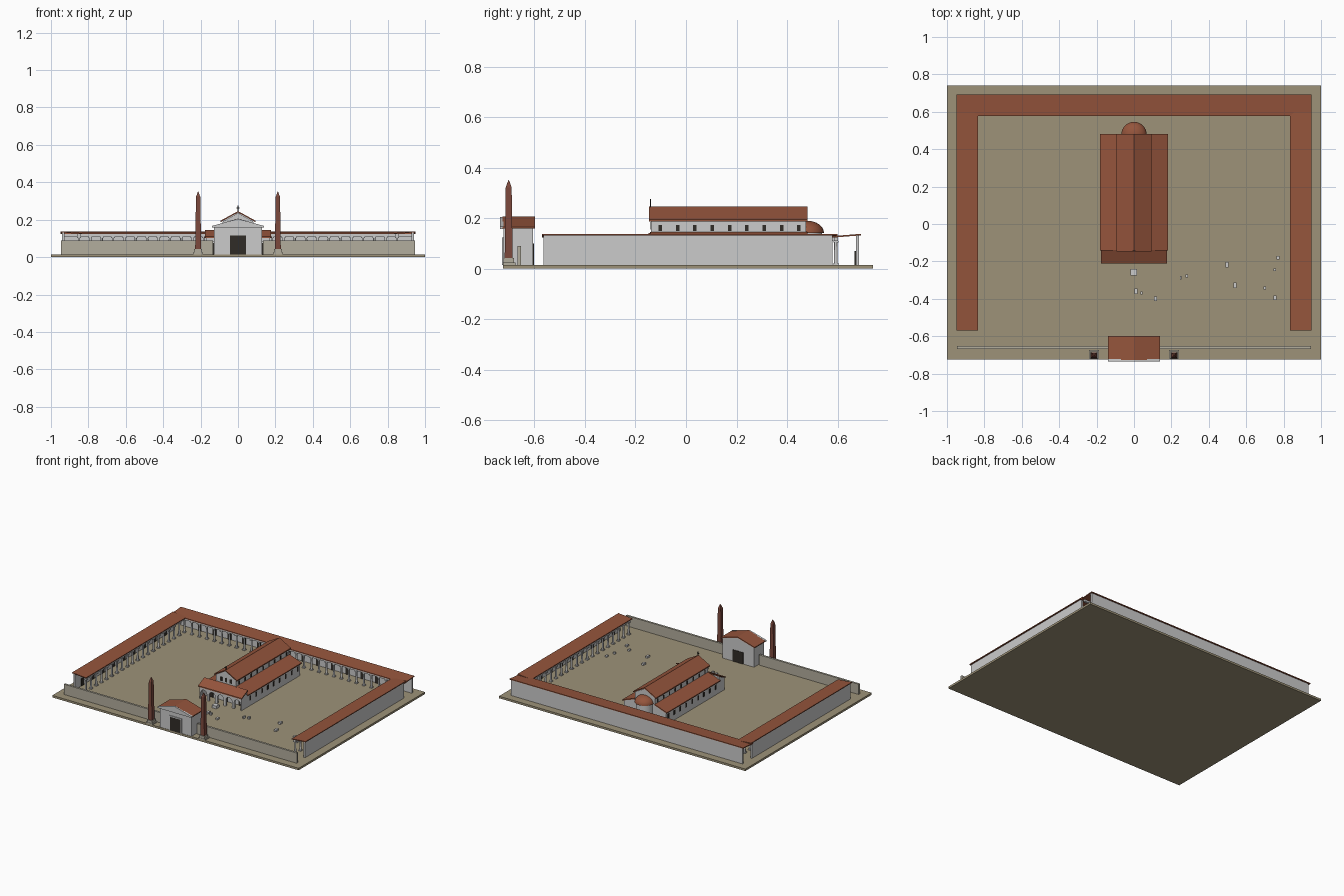
import bpy, bmesh, math, random
from mathutils import Matrix, Vector

if "Cube" in bpy.data.objects:
    bpy.data.objects.remove(bpy.data.objects["Cube"])

random.seed(4)


def material(name, rgb):
    m = bpy.data.materials.new(name)
    m.diffuse_color = (*rgb, 1)
    m.use_nodes = True
    m.node_tree.nodes["Principled BSDF"].inputs["Base Color"].default_value = m.diffuse_color
    return m


TILE = material("terracotta", (0.30, 0.09, 0.045))
EARTH = material("earth", (0.34, 0.29, 0.19))
STONE = material("pale_stone", (0.45, 0.42, 0.34))
GRANITE = material("red_granite", (0.20, 0.065, 0.045))
DARK = material("dark_opening", (0.03, 0.025, 0.02))


def finish(bm, name, mat=None, smooth=False):
    bmesh.ops.recalc_face_normals(bm, faces=bm.faces)
    me = bpy.data.meshes.new(name)
    bm.to_mesh(me)
    bm.free()
    ob = bpy.data.objects.new(name, me)
    bpy.context.collection.objects.link(ob)
    if mat:
        me.materials.append(mat)
    if smooth:
        bpy.context.view_layer.objects.active = ob
        ob.select_set(True)
        bpy.ops.object.shade_smooth_by_angle(angle=math.radians(40))
        ob.select_set(False)
    return ob


def add_box(bm, x0, x1, y0, y1, z0, z1):
    c = Vector(((x0 + x1) / 2, (y0 + y1) / 2, (z0 + z1) / 2))
    bmesh.ops.create_cube(bm, size=1, matrix=Matrix.Translation(c) @ Matrix.Diagonal((x1 - x0, y1 - y0, z1 - z0, 1)))


def boxes(name, items, mat=None):
    bm = bmesh.new()
    for b in items:
        add_box(bm, *b)
    return finish(bm, name, mat)


def prism(name, profile, a, b, mat=None, axis="y"):
    """Extrude a profile (u, z) from a to b along y (u = x) or along x (u = y)."""
    bm = bmesh.new()
    pt = (lambda u, z, t: (u, t, z)) if axis == "y" else (lambda u, z, t: (t, u, z))
    f = bm.faces.new([bm.verts.new(pt(u, z, a)) for u, z in profile])
    r = bmesh.ops.extrude_face_region(bm, geom=[f])
    d = Vector(pt(0, 0, b - a))
    bmesh.ops.translate(bm, vec=d, verts=[v for v in r["geom"] if isinstance(v, bmesh.types.BMVert)])
    return finish(bm, name, mat)


def gable_roof(name, half, eave, ridge, t, y0, y1):
    prism(name, [(-half, eave), (0, ridge), (half, eave), (half, eave - t), (0, ridge - t), (-half, eave - t)],
          y0, y1, TILE)


G = 0.015  # courtyard level
boxes("ground_slab", [(-1, 1, -0.725, 0.74, 0, G)], EARTH)
boxes("front_wall", [(s * 0.54 - 0.405, s * 0.54 + 0.405, -0.668, -0.653, G, 0.09) for s in (-1, 1)], STONE)

# Portico walls, beams and sloping roofs
boxes("portico_outer_walls", [(-0.94, -0.928, -0.565, 0.58, G, 0.131), (0.928, 0.94, -0.565, 0.58, G, 0.131),
                              (-0.94, 0.94, 0.673, 0.685, G, 0.131)])
boxes("portico_beams", [(-0.858, -0.842, -0.56, 0.60, 0.11, 0.123), (0.842, 0.858, -0.56, 0.60, 0.11, 0.123),
                        (-0.93, 0.93, 0.585, 0.601, 0.11, 0.123)])
for s, side in ((-1, "left"), (1, "right")):
    prism(side + "_portico_roof", [(s * 0.835, 0.123), (s * 0.948, 0.132), (s * 0.948, 0.138), (s * 0.835, 0.129)],
          -0.57, 0.60, TILE)
prism("back_portico_roof", [(0.578, 0.123), (0.692, 0.132), (0.692, 0.138), (0.578, 0.129)],
      -0.948, 0.948, TILE, "x")

# Portico columns with base and capital blocks
spots = [(s * 0.85, -0.55 + i * 1.143 / 19) for s in (-1, 1) for i in range(19)]
spots += [(-0.85 + i * 1.7 / 28, 0.593) for i in range(29)]
bm = bmesh.new()
for x, y in spots:
    bmesh.ops.create_cone(bm, cap_ends=True, segments=10, radius1=0.0075, radius2=0.006, depth=0.095,
                          matrix=Matrix.Translation((x, y, G + 0.0475)))
    add_box(bm, x - 0.01, x + 0.01, y - 0.01, y + 0.01, G, 0.022)
    add_box(bm, x - 0.01, x + 0.01, y - 0.01, y + 0.01, 0.103, 0.11)
finish(bm, "portico_columns", None, True)

# Doors under the porticos
doors = [(x - 0.014, x + 0.014, 0.668, 0.675, G, 0.07) for x in [-0.78 + i * 0.12 for i in range(14)]]
for s in (-1, 1):
    doors += [(s * 0.9265 - 0.0025, s * 0.9265 + 0.0025, y - 0.014, y + 0.014, G, 0.07)
              for y in [-0.48 + i * 0.12 for i in range(9)]]
boxes("portico_doors", doors, DARK)

# Gatehouse
prism("gatehouse_walls", [(-0.128, 0), (0.128, 0), (0.128, 0.16), (0, 0.197), (-0.128, 0.16)], -0.722, -0.605)
gable_roof("gatehouse_roof", 0.138, 0.166, 0.206, 0.007, -0.727, -0.598)
prism("gatehouse_pediment", [(-0.138, 0.158), (0.138, 0.158), (0.138, 0.167), (0, 0.205), (-0.138, 0.167)],
      -0.736, -0.722)
boxes("gate_frame", [(-0.05, -0.042, -0.728, -0.72, G, 0.115), (0.042, 0.05, -0.728, -0.72, G, 0.115),
                     (-0.05, 0.05, -0.728, -0.72, 0.115, 0.123)])
boxes("gate_doors", [(-0.042, 0.042, -0.726, -0.72, G, 0.115), (-0.042, 0.042, -0.607, -0.602, G, 0.10)], DARK)

# Obelisks on pedestals
for s, side in ((-1, "left"), (1, "right")):
    x, y = s * 0.213, -0.702
    boxes(side + "_obelisk_pedestal", [(x - 0.027, x + 0.027, y - 0.023, y + 0.027, 0, 0.024),
                                       (x - 0.021, x + 0.021, y - 0.021, y + 0.021, 0.024, 0.042)], STONE)
    bm = bmesh.new()
    for r1, r2, z0, z1 in ((0.0225, 0.0165, 0.042, 0.322), (0.0165, 0.001, 0.322, 0.352)):
        bmesh.ops.create_cone(bm, cap_ends=True, segments=4, radius1=r1, radius2=r2, depth=z1 - z0,
                              matrix=Matrix.Translation((x, y, (z0 + z1) / 2)) @ Matrix.Rotation(math.pi / 4, 4, "Z"))
    finish(bm, side + "_obelisk", GRANITE)

# Church nave and aisles
Y0, Y1 = -0.138, 0.478
prism("nave_walls", [(-0.082, G), (0.082, G), (0.082, 0.19), (0, 0.236), (-0.082, 0.19)], Y0, Y1 - 0.003)
gable_roof("nave_roof", 0.093, 0.195, 0.246, 0.008, Y0 - 0.008, Y1 + 0.003)
for s, side in ((-1, "left"), (1, "right")):
    prism(side + "_aisle_walls", [(s * 0.08, G), (s * 0.17, G), (s * 0.17, 0.106), (s * 0.08, 0.138)],
          Y0, Y1 - 0.003)
    prism(side + "_aisle_roof", [(s * 0.08, 0.138), (s * 0.181, 0.103), (s * 0.181, 0.11), (s * 0.08, 0.146)],
          Y0 - 0.004, Y1 + 0.003, TILE)

# Clerestory and aisle windows
win = []
for s in (-1, 1):
    for i in range(9):
        y = -0.102 + i * 0.0686
        win.append((s * 0.082 - 0.002, s * 0.082 + 0.002, y - 0.007, y + 0.007, 0.149, 0.174))
        win.append((s * 0.17 - 0.002, s * 0.17 + 0.002, y - 0.008, y + 0.008, 0.055, 0.088))
win += [(x - 0.009, x + 0.009, Y0 - 0.002, Y0 + 0.002, 0.155, 0.185) for x in (-0.04, 0, 0.04)]
win += [(x - 0.016, x + 0.016, Y0 - 0.003, Y0, G, 0.075) for x in (-0.12, 0, 0.12)]
boxes("church_windows_and_doors", win, DARK)


# Porch with an arcade: outline with arched notches
def arcade(width, n, r, spring, top):
    pts = [(-width, top), (-width, G)]
    for i in range(n):
        c = -width + (i + 0.5) * 2 * width / n
        pts.append((c - r, G))
        pts += [(c - r * math.cos(a), spring + r * math.sin(a)) for a in [math.pi * k / 10 for k in range(11)]]
        pts.append((c + r, G))
    return pts + [(width, G), (width, top)]


prism("porch_arcade", arcade(0.17, 5, 0.025, 0.06, 0.106), -0.203, -0.19)
for s, side in ((-1, "left"), (1, "right")):
    prism(side + "_porch_end", [(-0.19, G), (Y0, G), (Y0, 0.135), (-0.19, 0.108)],
          s * 0.157, s * 0.17, None, "x")
prism("porch_roof", [(-0.21, 0.102), (Y0, 0.136), (Y0, 0.144), (-0.21, 0.11)], -0.177, 0.177, TILE, "x")

# Apse with half dome
bm = bmesh.new()
bmesh.ops.create_cone(bm, cap_ends=True, segments=32, radius1=0.06, radius2=0.06, depth=0.13,
                      matrix=Matrix.Translation((0, Y1, G + 0.065)))
bmesh.ops.bisect_plane(bm, geom=bm.verts[:] + bm.edges[:] + bm.faces[:], plane_co=(0, Y1 - 0.01, 0),
                       plane_no=(0, -1, 0), clear_outer=True)
finish(bm, "apse_wall", None, True)
bm = bmesh.new()
bmesh.ops.create_uvsphere(bm, u_segments=32, v_segments=16, radius=1,
                          matrix=Matrix.Translation((0, Y1, 0.142)) @ Matrix.Diagonal((0.068, 0.068, 0.048, 1)))
for co, no in (((0, Y1 - 0.004, 0), (0, -1, 0)), ((0, 0, 0.142), (0, 0, -1))):
    r = bmesh.ops.bisect_plane(bm, geom=bm.verts[:] + bm.edges[:] + bm.faces[:], plane_co=co,
                               plane_no=no, clear_outer=True)
bmesh.ops.holes_fill(bm, edges=[e for e in bm.edges if e.is_boundary])
finish(bm, "apse_half_dome", TILE, True)

# Gable cross
boxes("gable_cross", [(-0.002, 0.002, -0.142, -0.138, 0.238, 0.275), (-0.009, 0.009, -0.142, -0.138, 0.26, 0.264)],
      DARK)

# Fountain block and scattered stones in the courtyard
boxes("courtyard_plinth", [(-0.02, 0.016, -0.275, -0.24, G, 0.035)])
bm = bmesh.new()
for x, y, w, d in ((0.01, -0.36, .016, .028), (0.115, -0.4, .016, .024), (0.54, -0.327, .016, .028),
                   (0.755, -0.393, .016, .024), (0.77, -0.18, .016, .02), (0.497, -0.218, .018, .028),
                   (0.283, -0.277, .014, .016), (0.25, -0.288, .01, .02), (0.04, -0.37, .012, .016),
                   (0.7, -0.342, .014, .018), (0.752, -0.245, .014, .014)):
    add_box(bm, x - w / 2, x + w / 2, y - d / 2, y + d / 2, G, G + random.uniform(0.01, 0.018))
finish(bm, "scattered_blocks")
